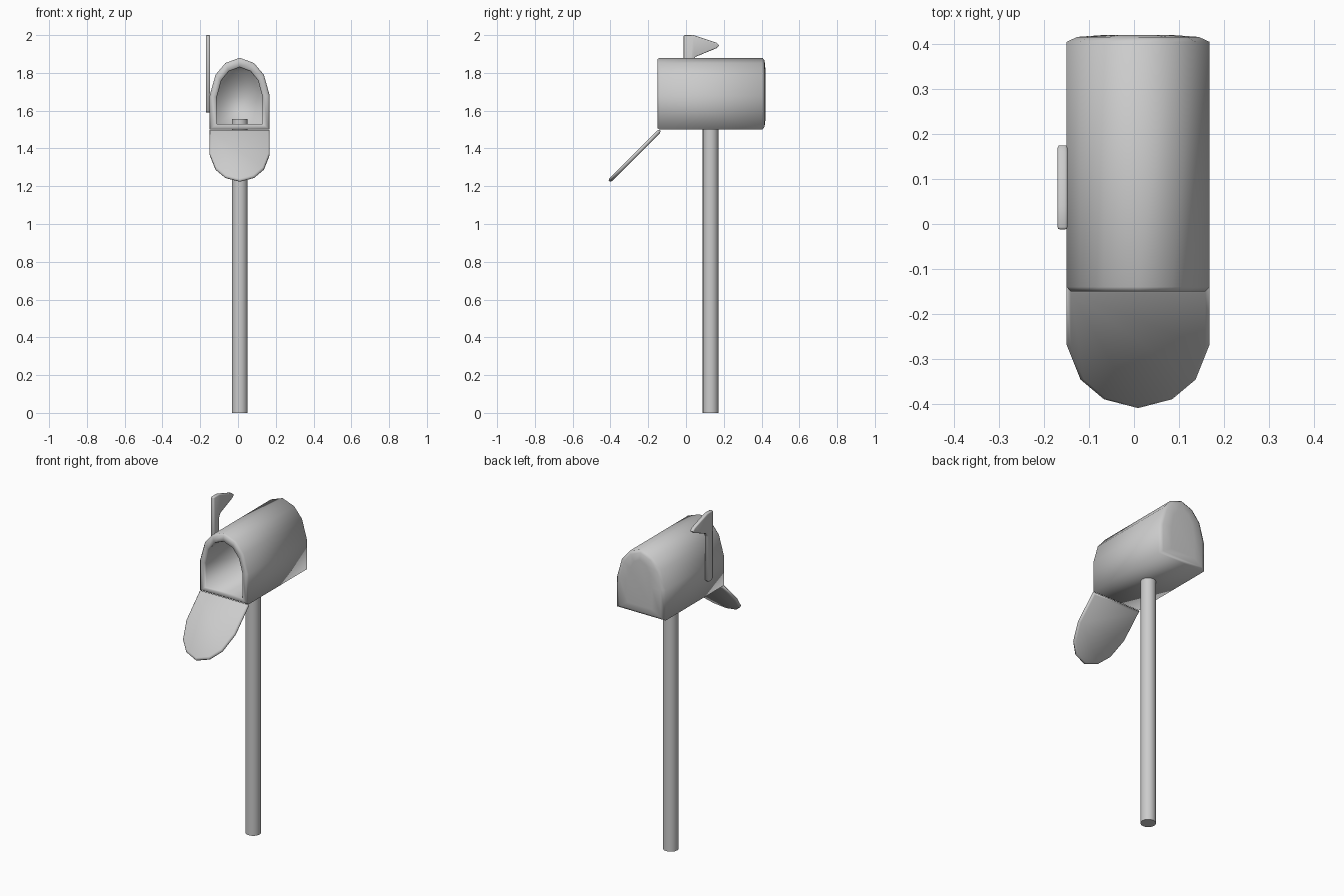
import bpy, bmesh, math
from mathutils import Vector

if "Cube" in bpy.data.objects:
    bpy.data.objects.remove(bpy.data.objects["Cube"])

CX = 0.009  # centre line of box and post
HALF = [(0.159, 0.0), (0.159, 0.18), (0.128, 0.29), (0.076, 0.352)]
ARCH = HALF + [(0.0, 0.38)] + [(-x, z) for x, z in reversed(HALF)]


def loft(name, rings):
    """Skin a list of equal-length rings and cap both ends."""
    bm = bmesh.new()
    loops = [[bm.verts.new(p) for p in ring] for ring in rings]
    for a, b in zip(loops, loops[1:]):
        for i in range(len(a)):
            j = (i + 1) % len(a)
            bm.faces.new((a[i], a[j], b[j], b[i]))
    bm.faces.new(loops[0])
    bm.faces.new(loops[-1])
    bmesh.ops.recalc_face_normals(bm, faces=bm.faces)
    mesh = bpy.data.meshes.new(name)
    bm.to_mesh(mesh)
    bm.free()
    mesh.shade_smooth()
    obj = bpy.data.objects.new(name, mesh)
    bpy.context.collection.objects.link(obj)
    return obj


def arch(sx, sz, lift, place):
    return [place(x * sx, lift + z * sz) for x, z in ARCH]


# Hollow box: back cap, outer shell, front rim, inner shell
sections = [(0.5, 0.72, 0.05, 0.42), (0.85, 0.92, 0.015, 0.416),
            (1, 1, 0, 0.405), (1, 1, 0, -0.14),
            (0.94, 0.965, 0.007, -0.15), (0.80, 0.82, 0.024, -0.15),
            (0.76, 0.79, 0.03, -0.14), (0.76, 0.79, 0.03, 0.38)]
loft("mailbox_body", [
    arch(sx, sz, lift, lambda x, z, y=y: (CX + x, y, 1.5 + z))
    for sx, sz, lift, y in sections])

# Open door hanging at 45 degrees from the front lower edge
hinge = Vector((CX, -0.145, 1.503))
down = Vector((0, -1, -1)).normalized()
out = Vector((0, -1, 1)).normalized()
loft("door", [
    arch(s, s, 0.19 * (1 - s),
         lambda x, z, t=t: hinge + Vector((x, 0, 0)) + down * z - out * t)
    for s, t in [(0.94, 0), (1, 0.006), (1, 0.015), (0.94, 0.021)]])

# Signal flag: pole and pennant cut from one flat outline
outline = [(-0.012, 1.60), (0.0, 1.59), (0.025, 1.59), (0.036, 1.60),
           (0.036, 1.86), (0.05, 1.885), (0.16, 1.93), (0.177, 1.945),
           (0.16, 1.96), (0.04, 2.0), (-0.012, 2.0)]
flag = loft("signal_flag", [[(x, y, z) for y, z in outline]
                            for x in (-0.17, -0.148)])
bevel = flag.modifiers.new("soft_edges", 'BEVEL')
bevel.width = 0.005
bevel.segments = 2
bevel.limit_method = 'ANGLE'
bevel.angle_limit = math.radians(60)

# Post, its top poking slightly through the box floor
bpy.ops.mesh.primitive_cylinder_add(vertices=16, radius=0.042, depth=1.555,
                                    location=(CX, 0.13, 0.7775))
bpy.context.object.name = "post"
bpy.ops.object.shade_smooth_by_angle(angle=math.radians(40))
